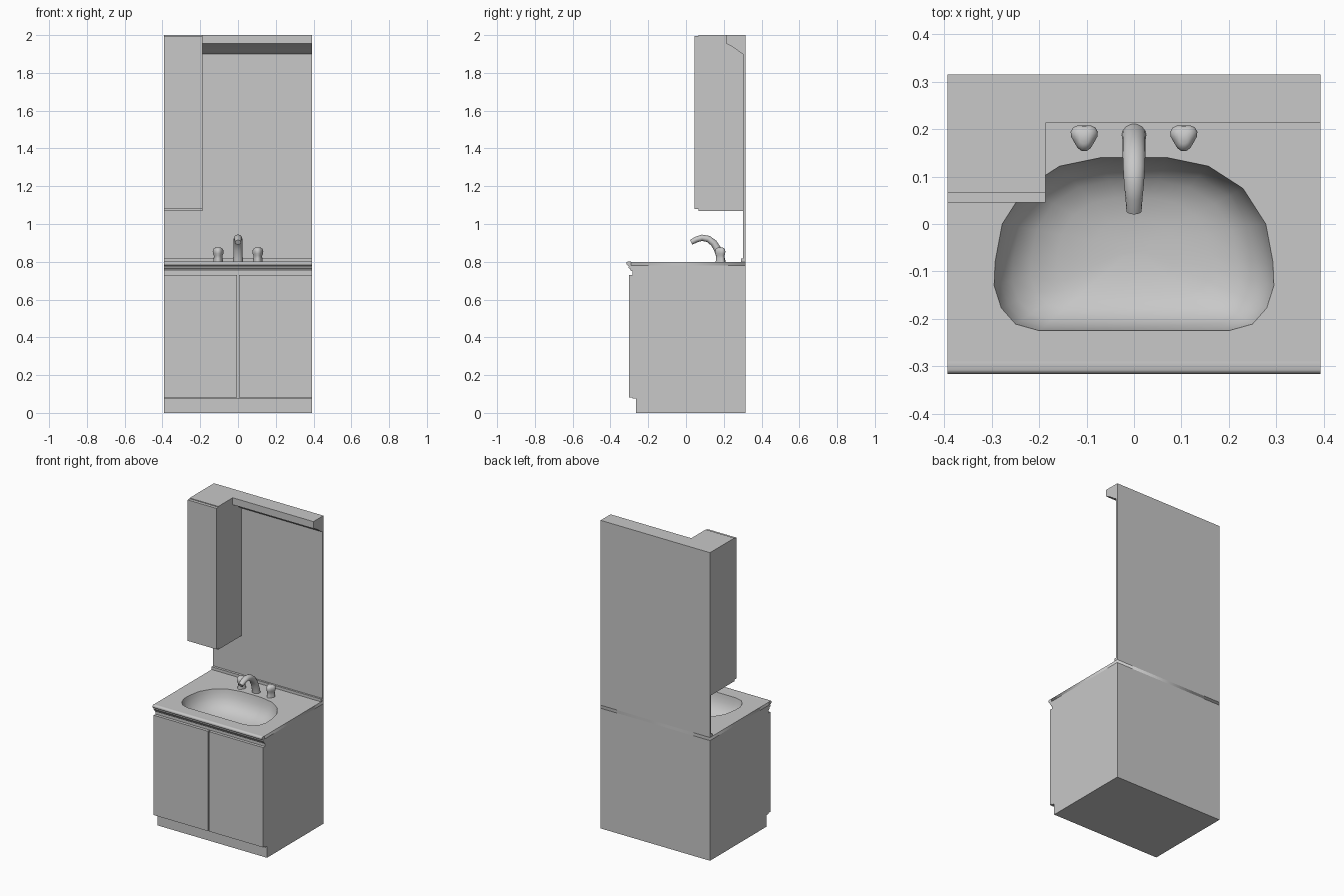
import bpy, bmesh, math

if "Cube" in bpy.data.objects:
    bpy.data.objects.remove(bpy.data.objects["Cube"])

grey = bpy.data.materials.new("light_grey")
grey.diffuse_color = (0.58, 0.58, 0.58, 1)
grey.use_nodes = True
grey.node_tree.nodes["Principled BSDF"].inputs["Base Color"].default_value = grey.diffuse_color
W, BACK = 0.393, 0.315


def finish(name, bm, smooth=None):
    me = bpy.data.meshes.new(name)
    bm.to_mesh(me)
    bm.free()
    ob = bpy.data.objects.new(name, me)
    bpy.context.collection.objects.link(ob)
    me.materials.append(grey)
    if smooth:
        bpy.ops.object.select_all(action='DESELECT')
        ob.select_set(True)
        bpy.context.view_layer.objects.active = ob
        bpy.ops.object.shade_smooth_by_angle(angle=math.radians(smooth))
    return ob


def prism(name, pts, x0=-W, x1=W, smooth=None, open_top=None):
    """Extrude a (y, z) profile along x."""
    bm = bmesh.new()
    a = [bm.verts.new((x0, y, z)) for y, z in pts]
    b = [bm.verts.new((x1, y, z)) for y, z in pts]
    n = len(pts)
    bm.faces.new(a)
    bm.faces.new(b[::-1])
    for i in range(n):
        j = (i + 1) % n
        bm.faces.new((a[j], a[i], b[i], b[j]))
    bmesh.ops.recalc_face_normals(bm, faces=bm.faces[:])
    if open_top:
        top = [f for f in bm.faces if all(v.co.z > open_top for v in f.verts)]
        bmesh.ops.delete(bm, geom=top, context='FACES_ONLY')
    return finish(name, bm, smooth)


def box(name, x0, x1, y0, y1, z0, z1):
    return prism(name, [(y0, z0), (y1, z0), (y1, z1), (y0, z1)], x0, x1)


def loft(name, rings, smooth=50, cap_start=True):
    """Skin a stack of rings and cap the ends."""
    bm = bmesh.new()
    vs = [[bm.verts.new(p) for p in r] for r in rings]
    n = len(vs[0])
    for a, b in zip(vs, vs[1:]):
        for i in range(n):
            j = (i + 1) % n
            bm.faces.new((a[i], a[j], b[j], b[i]))
    if cap_start:
        bm.faces.new(vs[0][::-1])
    bm.faces.new(vs[-1])
    return finish(name, bm, smooth)


# lower cabinet with toe kick, open under the countertop
prism("base_cabinet", [(BACK, 0), (-0.264, 0), (-0.264, 0.075), (-0.284, 0.075),
                       (-0.284, 0.78), (BACK, 0.78)], open_top=0.7)
for side, x0, x1 in (("left", -W, -0.004), ("right", 0.004, W)):
    box(side + "_door", x0, x1, -0.303, -0.283, 0.082, 0.73)

# basin outline: right half, mirrored
half = [(0.2, -0.225), (0.25, -0.211), (0.28, -0.177), (0.295, -0.13), (0.293, -0.08),
        (0.278, 0.0), (0.23, 0.075), (0.157, 0.122), (0.07, 0.14)]
outline = half + [(-x, y) for x, y in reversed(half)]

# countertop slab with the basin hole
cu = bpy.data.curves.new("countertop", 'CURVE')
cu.dimensions = '2D'
cu.fill_mode = 'BOTH'
cu.extrude = 0.01
for pts in ([(-W, -0.29), (W, -0.29), (W, BACK), (-W, BACK)], outline):
    sp = cu.splines.new('POLY')
    sp.points.add(len(pts) - 1)
    for p, (x, y) in zip(sp.points, pts):
        p.co = (x, y, 0, 1)
    sp.use_cyclic_u = True
counter = bpy.data.objects.new("countertop", cu)
counter.location.z = 0.79
bpy.context.collection.objects.link(counter)
cu.materials.append(grey)
bpy.ops.object.select_all(action='DESELECT')
counter.select_set(True)
bpy.context.view_layer.objects.active = counter
bpy.ops.object.convert(target='MESH')

# rounded countertop lip and finger rail beneath it
prism("counter_lip", [(-0.29, 0.80), (-0.308, 0.802), (-0.314, 0.798), (-0.316, 0.791),
                      (-0.313, 0.783), (-0.306, 0.779), (-0.29, 0.778)], smooth=50)
prism("finger_rail", [(-0.284, 0.78), (-0.298, 0.78), (-0.305, 0.774), (-0.304, 0.767),
                      (-0.297, 0.763), (-0.291, 0.75), (-0.284, 0.75)], smooth=50)

# basin bowl
steps = [(1, 0.80), (0.985, 0.782), (0.95, 0.752), (0.87, 0.718), (0.74, 0.692),
         (0.55, 0.674), (0.3, 0.665), (0.1, 0.662)]
loft("basin", [[(x * s, -0.05 + (y + 0.05) * s, z) for x, y in outline] for s, z in steps],
     smooth=60, cap_start=False)

# backsplash and back panels
box("backsplash", -W, W, 0.291, BACK, 0.80, 0.818)
box("mirror_panel", -0.187, W, 0.303, BACK, 0.818, 1.95)
box("side_back_panel", -W, -0.187, 0.307, BACK, 0.818, 1.08)

# wall cabinet with door
box("wall_cabinet", -W, -0.187, 0.065, BACK, 1.07, 2.0)
box("wall_cabinet_door", -W, -0.187, 0.045, 0.065, 1.08, 1.995)

# light canopy over the mirror
prism("light_canopy", [(BACK, 2.0), (0.213, 2.0), (0.213, 1.955), (0.24, 1.942), (0.268, 1.923),
                       (0.288, 1.907), (0.303, 1.90), (BACK, 1.90)], -0.187, W, smooth=40)

# spout: (y, z, half width, half thickness) along the arc
path = [(0.187, 0.80, 0.026, 0.024), (0.182, 0.825, 0.025, 0.022), (0.168, 0.865, 0.024, 0.02),
        (0.147, 0.899, 0.024, 0.019), (0.118, 0.921, 0.023, 0.018), (0.085, 0.927, 0.021, 0.017),
        (0.055, 0.918, 0.018, 0.016), (0.027, 0.903, 0.016, 0.014)]
rings = []
for i, (y, z, rx, rt) in enumerate(path):
    p, q = path[max(i - 1, 0)], path[min(i + 1, len(path) - 1)]
    ty, tz = (0, 1) if i == 0 else (q[0] - p[0], q[1] - p[1])
    d = math.hypot(ty, tz)
    ring = []
    for k in range(14):
        a = math.tau * k / 14
        s = rt * math.sin(a)
        ring.append((rx * math.cos(a), y + s * tz / d, z - s * ty / d))
    rings.append(ring)
loft("spout", rings)

# tap handles: rounded triangular knobs on a narrower stem
knob = [(0.9, 0.80), (0.82, 0.818), (0.8, 0.832), (0.98, 0.843), (1.0, 0.856),
        (0.88, 0.868), (0.5, 0.875)]
for side, cx in (("left", -0.105), ("right", 0.105)):
    rings = []
    for s, z in knob:
        ring = []
        for k in range(18):
            a = math.tau * k / 18
            r = 0.0275 * s * (1 + 0.13 * math.cos(3 * (a + math.pi / 2)))
            ring.append((cx + r * math.cos(a), 0.184 + r * math.sin(a), z))
        rings.append(ring)
    loft(side + "_tap_handle", rings)
